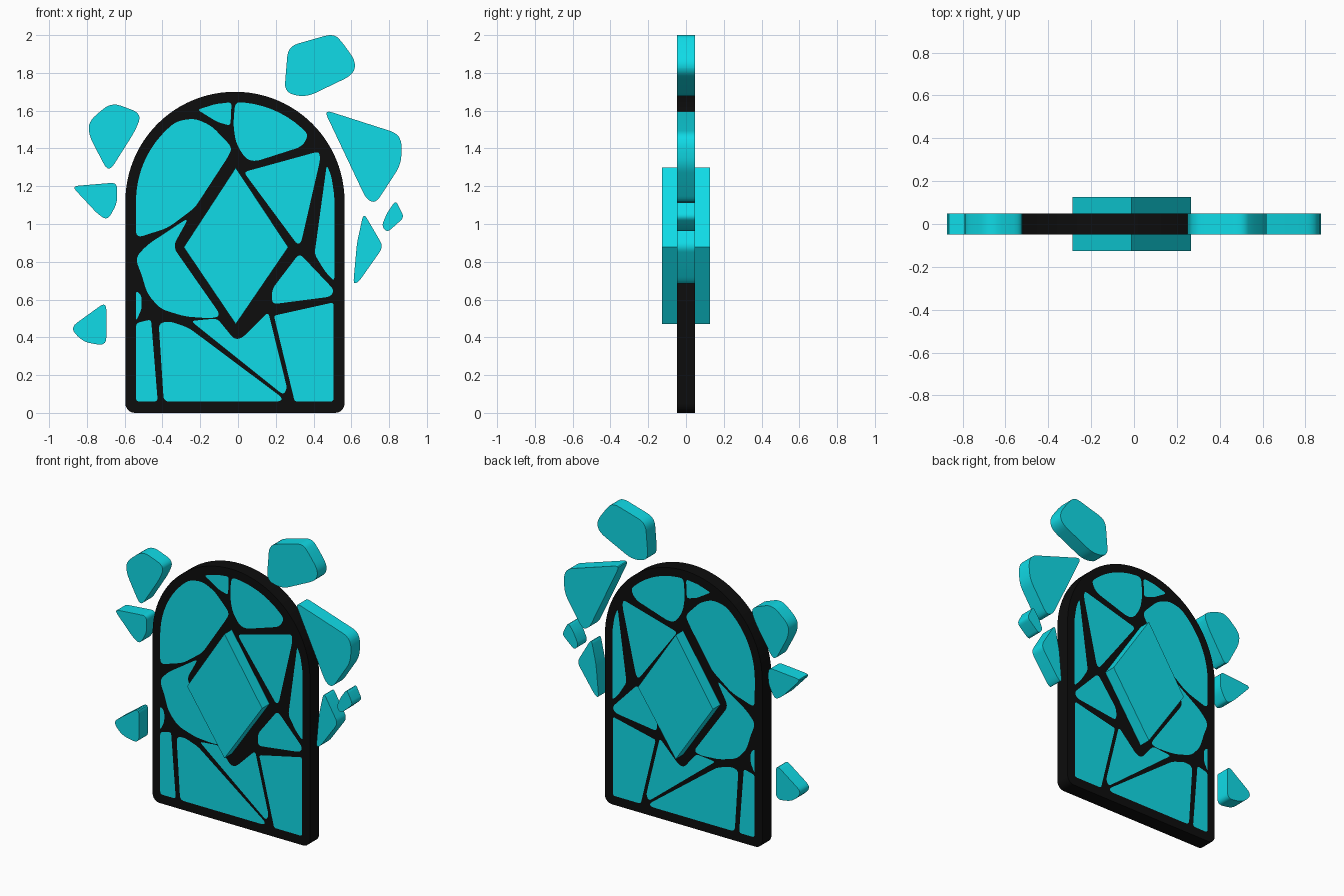
import bpy, bmesh, math
from mathutils import Vector

if "Cube" in bpy.data.objects:
    bpy.data.objects.remove(bpy.data.objects["Cube"])

DEPTH = 0.048            # half thickness of window and shards
CX, CZ = -0.016, 1.12    # centre of the arch


def material(name, rgb):
    m = bpy.data.materials.new(name)
    m.diffuse_color = (*rgb, 1)
    m.use_nodes = True
    m.node_tree.nodes["Principled BSDF"].inputs["Base Color"].default_value = m.diffuse_color
    return m


CYAN = material("cyan_glass", (0.005, 0.71, 0.80))
BLACK = material("black_lead", (0.004, 0.004, 0.004))


def arc(a0, a1, r=52.5, n=7):
    """Points on the arch, in hundredths of a unit."""
    angles = [math.radians(a0 + (a1 - a0) * i / n) for i in range(n + 1)]
    return [(CX * 100 + r * math.cos(a), CZ * 100 + r * math.sin(a)) for a in angles]


def rounded(points, radius, steps=5):
    """Outline in hundredths of a unit -> outline with softened corners."""
    pts = [Vector(p) / 100 for p in points]
    out = []
    for i, p in enumerate(pts):
        a, b = pts[i - 1] - p, pts[(i + 1) % len(pts)] - p
        da, db = (min(radius, v.length * 0.48) for v in (a, b))
        if radius == 0 or math.pi - a.angle(b) < 0.12:
            out.append(p)
            continue
        s, e = p + a.normalized() * da, p + b.normalized() * db
        for k in range(steps + 1):
            t = k / steps
            out.append(s * (1 - t) ** 2 + p * 2 * t * (1 - t) + e * t * t)
    return out


def finish(obj, mat):
    obj.data.materials.clear()
    obj.data.materials.append(mat)
    bpy.ops.object.select_all(action='DESELECT')
    obj.select_set(True)
    bpy.context.view_layer.objects.active = obj
    bpy.ops.object.shade_smooth_by_angle(angle=math.radians(30))


def prism(name, outline, depth, mat):
    bm = bmesh.new()
    face = bm.faces.new([bm.verts.new((p.x, -depth, p.y)) for p in outline])
    ext = bmesh.ops.extrude_face_region(bm, geom=[face], use_keep_orig=True)
    moved = [v for v in ext["geom"] if isinstance(v, bmesh.types.BMVert)]
    bmesh.ops.translate(bm, verts=moved, vec=(0, 2 * depth, 0))
    bmesh.ops.recalc_face_normals(bm, faces=bm.faces)
    bmesh.ops.triangulate(bm, faces=[f for f in bm.faces if len(f.verts) > 4])
    me = bpy.data.meshes.new(name)
    bm.to_mesh(me)
    bm.free()
    obj = bpy.data.objects.new(name, me)
    bpy.context.collection.objects.link(obj)
    finish(obj, mat)


holes = []


def pane(name, points, radius=0.03):
    outline = rounded(points, radius)
    holes.append(outline)
    prism("pane_" + name, outline, DEPTH, CYAN)


def shard(name, points, radius=0.04):
    prism("shard_" + name, rounded(points, radius), DEPTH, CYAN)


# Glass panes in the window
pane("upper_left", [(-54, 92.5)] + arc(180, 126) +
     [(-23, 156), (-14, 152), (-3, 140.5), (-5, 136), (-20, 113), (-23, 108.5), (-37, 98)], 0.04)
pane("top_small", [(-21.5, 160.5), (-12, 163.5), (-3.4, 164.5), (-4, 152), (-11, 154)], 0.02)
pane("top_right", arc(90, 42, n=9) +
     [(34, 141), (9, 133), (4, 134.5), (-1, 142.5), (-2.5, 152)], 0.04)
pane("right_upper", [(3, 127.5), (43, 138.5), (43.5, 134), (33.5, 90.5), (31.5, 89)], 0.025)
pane("right_strip", [(47, 131.5), (49.5, 125), (51, 115), (51, 69.5), (46, 75), (40.5, 84)], 0.025)
pane("right_middle", [(32.5, 84.5), (51, 65), (49, 61.5), (18, 57.5), (18, 65.5)], 0.03)
pane("lower_right", [(19, 51.5), (50.5, 58.5), (50.5, 6), (30, 6)], 0.015)
pane("lower_middle", [(-25, 48.7), (-11, 50), (-2, 39), (2, 39.5), (16, 53.5), (26, 13), (24, 9.5)], 0.025)
pane("lower_left", [(-42, 47.5), (-36, 48.5), (-26, 45), (23.5, 8), (22.5, 6), (-39.3, 6)], 0.03)
pane("bottom_left", [(-54, 47.5), (-46, 49.5), (-42.5, 6), (-54, 6)], 0.02)
pane("left_tiny", [(-54, 65), (-51, 62), (-51, 55), (-54, 48.5)], 0.02)
pane("left_middle", [(-54.5, 82), (-48, 89), (-26, 103.5), (-34.5, 88), (-9, 51.5),
                     (-14, 50), (-28, 51), (-41, 55), (-48, 63), (-51, 73)], 0.04)

# Black arched frame with lead bars: one outline with the panes cut out
outer = rounded([(-59.6, 0), (56.4, 0)], 0)
arch = [Vector(p) / 100 for p in arc(0, 180, 58, 48)]
foot_l = [Vector((-0.546 - 0.05 * math.cos(a), 0.05 - 0.05 * math.sin(a)))
          for a in [i * math.pi / 12 for i in range(7)]]
foot_r = [Vector((2 * CX - p.x, p.y)) for p in reversed(foot_l)]
curve = bpy.data.curves.new("lead_outline", 'CURVE')
curve.dimensions, curve.fill_mode, curve.extrude = '2D', 'BOTH', DEPTH
for loop in [foot_l + foot_r + arch] + holes:
    sp = curve.splines.new('POLY')
    sp.points.add(len(loop) - 1)
    for q, p in zip(sp.points, loop):
        q.co = (p.x, p.y, 0, 1)
    sp.use_cyclic_u = True
frame = bpy.data.objects.new("lead_frame", curve)
frame.rotation_euler.x = math.pi / 2
bpy.context.collection.objects.link(frame)
bpy.ops.object.select_all(action='DESELECT')
frame.select_set(True)
bpy.context.view_layer.objects.active = frame
bpy.ops.object.convert(target='MESH')
finish(bpy.context.object, BLACK)

# Thick diamond passing through the centre
prism("centre_diamond", rounded([(-1.2, 129.8), (26.6, 87.7), (-1.2, 47), (-28.7, 87.7)], 0), 0.126, CYAN)

# Loose shards floating around the arch
shard("top", [(26.5, 194), (51, 201), (56, 195), (62.5, 186), (61, 179), (36, 167), (24.5, 169.5)], 0.055)
shard("right_large", [(45.5, 160.5), (84.5, 148), (87, 142), (86, 131), (73, 111), (68, 113)], 0.045)
shard("right_long", [(66.5, 106), (77, 88), (64, 69.5), (61, 68), (63, 90)], 0.035)
shard("right_tiny", [(83.5, 112.5), (88, 103.5), (79, 95.5), (76, 99), (79, 106)], 0.025)
shard("left_upper", [(-79, 154.5), (-67, 164.5), (-51, 158.5), (-54, 150), (-68.5, 127), (-79, 147)], 0.055)
shard("left_middle", [(-88, 120), (-64, 122), (-64, 111), (-69, 102), (-74, 105)], 0.035)
shard("left_lower", [(-69.7, 59), (-69.7, 35.5), (-82, 37.5), (-89, 45)], 0.045)
